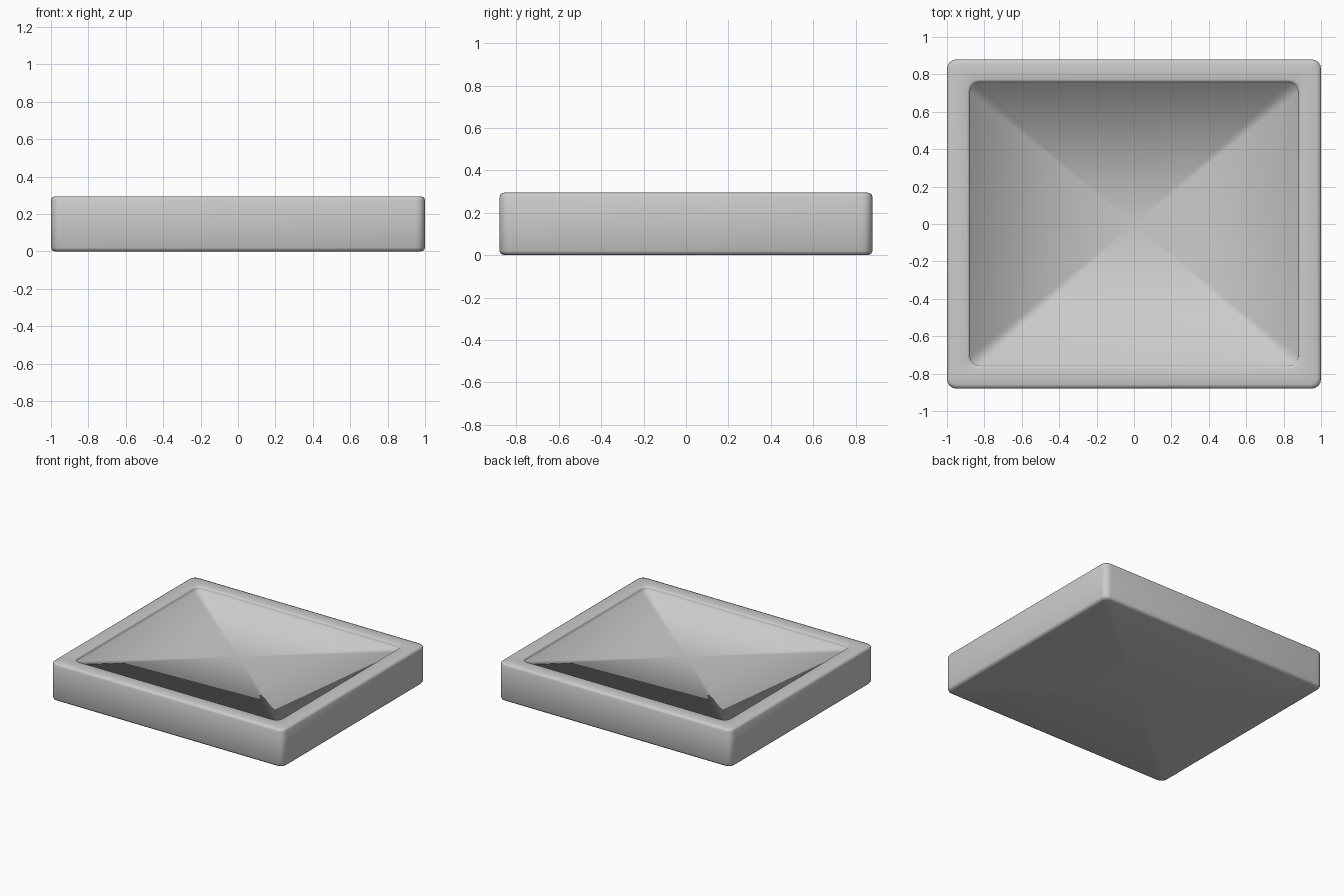
import bpy, bmesh, math

if "Cube" in bpy.data.objects:
    bpy.data.objects.remove(bpy.data.objects["Cube"])

HX, HY, H = 1.0, 0.88, 0.295   # half width, half depth, height
SEG = 4                        # segments per rounded corner


def ring(bm, inset, radius, z):
    """One rounded rectangle of vertices, inset from the outer footprint."""
    hx, hy = HX - inset, HY - inset
    verts = []
    for k, (sx, sy) in enumerate(((1, 1), (-1, 1), (-1, -1), (1, -1))):
        for i in range(SEG + 1):
            a = math.pi / 2 * (k + i / SEG)
            verts.append(bm.verts.new((sx * (hx - radius) + radius * math.cos(a),
                                       sy * (hy - radius) + radius * math.sin(a), z)))
    return verts


def cap(bm, loop, z, flip):
    """Close a ring with a fan to a centre vertex."""
    c = bm.verts.new((0, 0, z))
    for a, b in zip(loop, loop[1:] + loop[:1]):
        bm.faces.new((b, a, c) if flip else (a, b, c))


# Profile from underside, up the wall, over the rim, into the recess
profile = [(0.025, 0.035, 0.0), (0.007, 0.045, 0.006), (0.0, 0.05, 0.02),
           (0.0, 0.05, H - 0.02), (0.006, 0.045, H - 0.006), (0.022, 0.04, H),
           (0.108, 0.06, H), (0.118, 0.055, H - 0.004),
           (0.122, 0.05, H - 0.012), (0.124, 0.05, H - 0.03)]

bm = bmesh.new()
rings = [ring(bm, *p) for p in profile]
for lo, up in zip(rings, rings[1:]):
    n = len(lo)
    for i in range(n):
        j = (i + 1) % n
        bm.faces.new((lo[i], lo[j], up[j], up[i]))
cap(bm, rings[0], 0.0, True)
cap(bm, rings[-1], H - 0.03, False)
for f in bm.faces:
    f.smooth = True

# Shallow rimmed slab
mesh = bpy.data.meshes.new("rimmed_slab")
bm.to_mesh(mesh)
bm.free()
bpy.context.collection.objects.link(bpy.data.objects.new("rimmed_slab", mesh))
